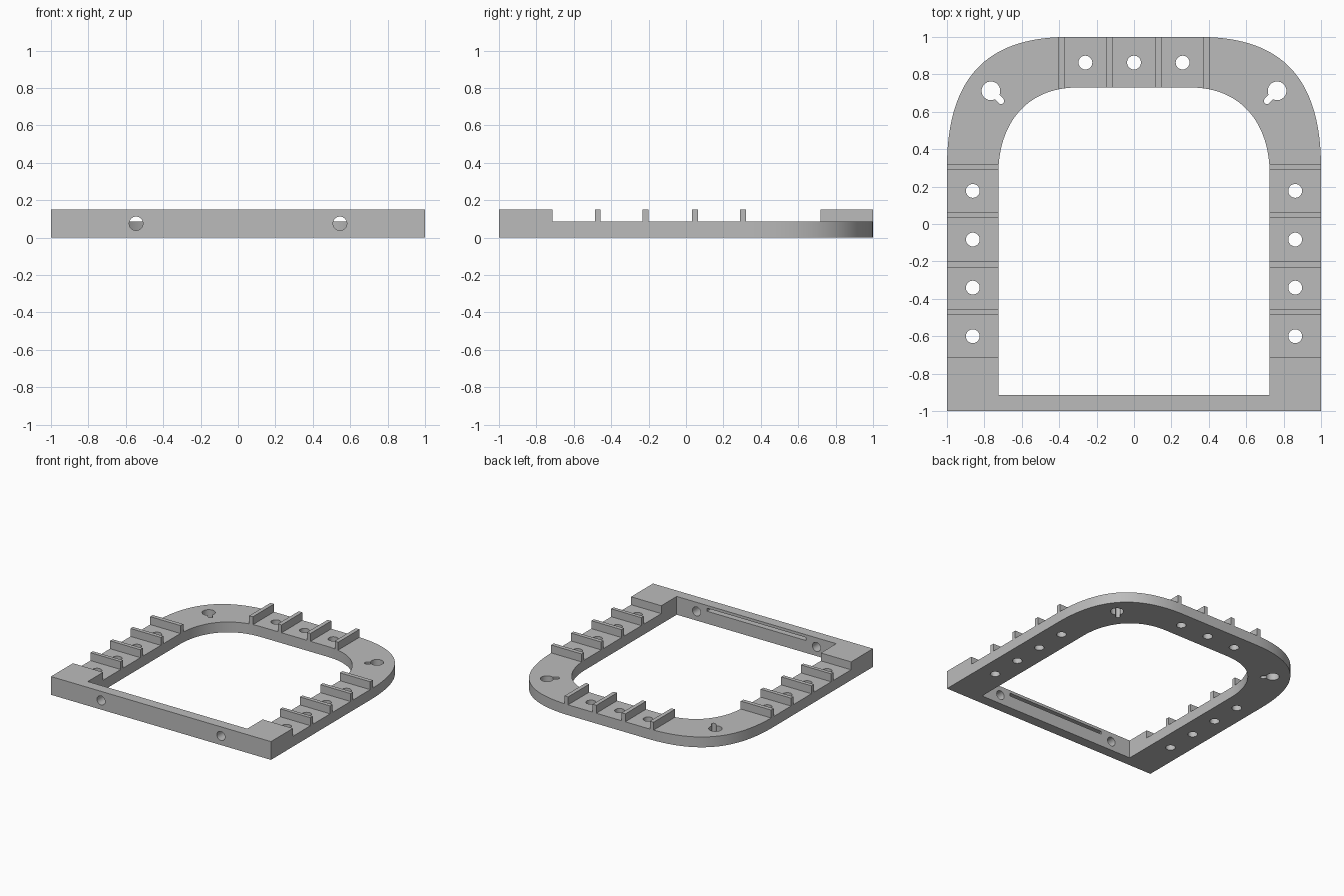
import bpy, bmesh
from math import pi, sin, cos, asin, atan2
from mathutils import Matrix, Vector
from mathutils.geometry import interpolate_bezier

cube = bpy.data.objects.get("Cube")
if cube:
    bpy.data.objects.remove(cube, do_unlink=True)

HEIGHT, BASE, BORE = 0.15, 0.085, 0.037

grey = bpy.data.materials.new("plain grey")
grey.use_nodes = True
grey.diffuse_color = (0.5, 0.5, 0.5, 1)
grey.node_tree.nodes["Principled BSDF"].inputs["Base Color"].default_value = (0.5, 0.5, 0.5, 1)


def prism(bm, points, low, high, matrix=Matrix()):
    """Extrude a closed outline from low to high, then place it."""
    bottom = [bm.verts.new(matrix @ Vector((x, y, low))) for x, y in points]
    top = [bm.verts.new(matrix @ Vector((x, y, high))) for x, y in points]
    bm.faces.new(bottom[::-1])
    bm.faces.new(top)
    for i in range(len(points)):
        j = (i + 1) % len(points)
        bm.faces.new((bottom[i], bottom[j], top[j], top[i]))


def box(bm, x0, x1, y0, y1, z0, z1):
    prism(bm, [(x0, y0), (x1, y0), (x1, y1), (x0, y1)], z0, z1)


def arc(radius, start, end, count, cx=0):
    return [(cx + radius * cos(start + (end - start) * i / count),
             radius * sin(start + (end - start) * i / count)) for i in range(count + 1)]


def circle(radius):
    return arc(radius, 0, 2 * pi, 32)[:-1]


def finish(name, bm):
    bmesh.ops.recalc_face_normals(bm, faces=bm.faces)
    mesh = bpy.data.meshes.new(name)
    bm.to_mesh(mesh)
    bm.free()
    mesh.materials.append(grey)
    obj = bpy.data.objects.new(name, mesh)
    bpy.context.collection.objects.link(obj)
    return obj


def cut(target, cutter):
    cutter.hide_render = True
    mod = target.modifiers.new("cut", "BOOLEAN")
    mod.operation, mod.solver, mod.object = "DIFFERENCE", "EXACT", cutter
    bpy.context.view_layer.objects.active = target
    bpy.ops.object.modifier_apply(modifier=mod.name)
    bpy.data.objects.remove(cutter, do_unlink=True)


def arch(half, front, corner):
    """Straight front, sides running back into rounded corners."""
    curve = [(p.x, p.y) for p in interpolate_bezier(*[Vector((*c, 0)) for c in corner], 33)]
    right = [(half, front)] + curve
    return right + [(-x, y) for x, y in reversed(right)]


# Frame body
bm = bmesh.new()
prism(bm, arch(1, -1, [(1, 0.3), (1, 0.77), (0.8, 1), (0.35, 1)]), 0, HEIGHT)
frame = finish("frame", bm)

# Central opening
bm = bmesh.new()
prism(bm, arch(0.725, -0.915, [(0.725, 0.27), (0.725, 0.53), (0.58, 0.73), (0.3, 0.73)]), -0.1, 0.3)
cut(frame, finish("opening_cutter", bm))

# Recesses that leave the thin ribs and front corner blocks standing
bm = bmesh.new()
for side in (-1, 1):
    for y0, y1 in ((-0.715, -0.487), (-0.457, -0.232), (-0.2, 0.033), (0.065, 0.288)):
        box(bm, *sorted((side * 0.6, side * 1.1)), y0, y1, BASE, 0.3)
    box(bm, *sorted((side * 0.405, side * 1.1)), 0.322, 1.1, BASE, 0.3)
    box(bm, *sorted((side * 0.148, side * 0.372)), 0.6, 1.1, BASE, 0.3)
box(bm, -0.115, 0.115, 0.6, 1.1, BASE, 0.3)
cut(frame, finish("recess_cutter", bm))

# Round holes, keyholes, front holes and the inner slot
bm = bmesh.new()
spots = [(side * 0.862, y) for side in (-1, 1) for y in (0.177, -0.083, -0.34, -0.6)]
spots += [(x, 0.863) for x in (-0.26, 0, 0.26)]
for x, y in spots:
    prism(bm, circle(BORE), -0.1, 0.3, Matrix.Translation((x, y, 0)))
big, small = 0.05, 0.017
neck = asin(small / big)
keyhole = arc(big, neck, 2 * pi - neck, 32) + arc(small, -pi / 2, pi / 2, 8, 0.077)
for side in (-1, 1):
    turn = Matrix.Rotation(atan2(-1, -side), 4, "Z")
    prism(bm, keyhole, -0.1, 0.3, Matrix.Translation((side * 0.765, 0.712, 0)) @ turn)
    lay = Matrix.Translation((side * 0.545, -1, 0.075)) @ Matrix.Rotation(pi / 2, 4, "X")
    prism(bm, circle(BORE), -0.2, 0.1, lay)
box(bm, -0.45, 0.45, -0.96, -0.88, 0.102, 0.127)
cut(frame, finish("hole_cutter", bm))

# Smooth curves, sharp edges
bpy.ops.object.select_all(action="DESELECT")
frame.select_set(True)
bpy.context.view_layer.objects.active = frame
bpy.ops.object.shade_smooth_by_angle(angle=pi / 6)
